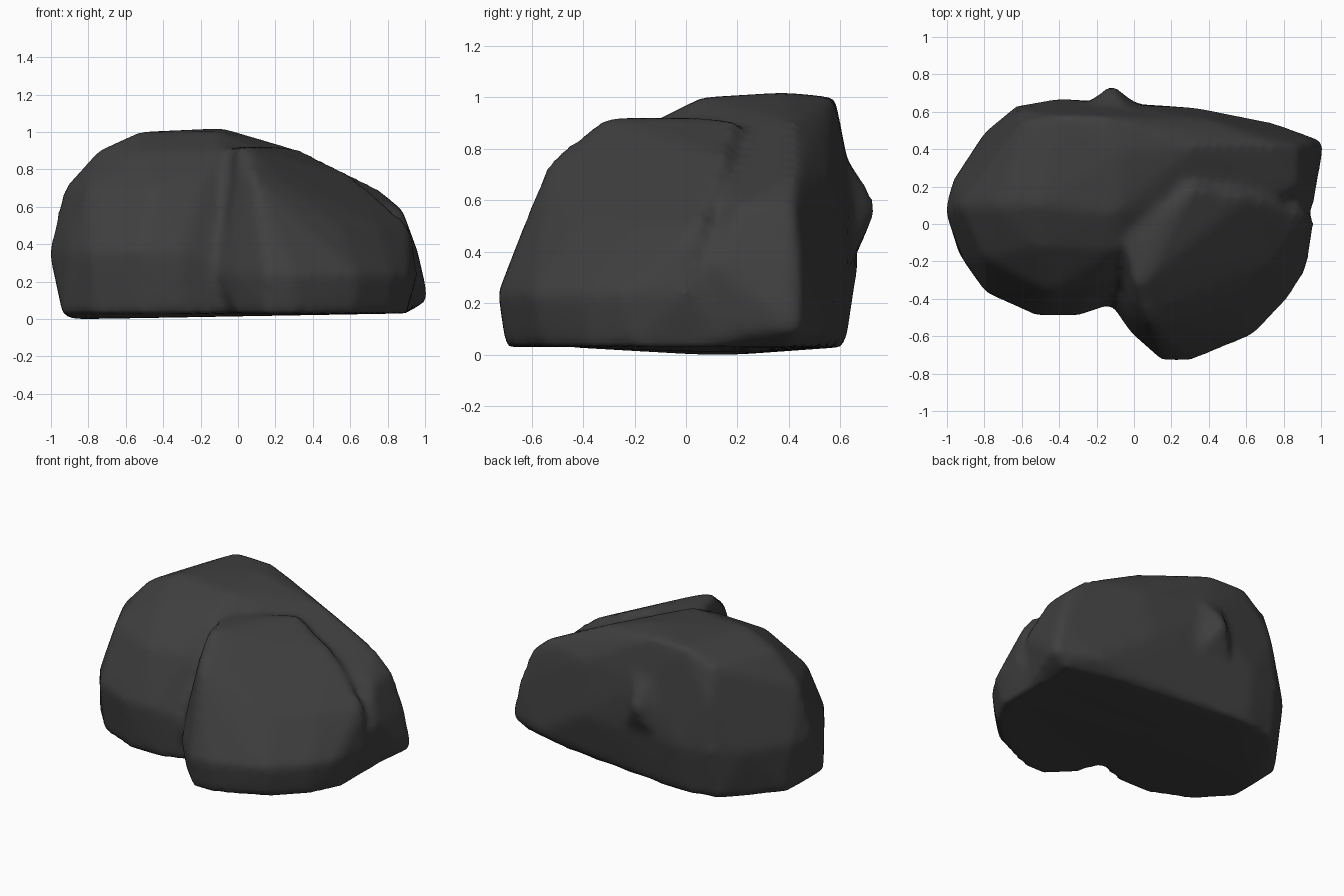
import bpy
import bmesh

default_cube = bpy.data.objects.get("Cube")
if default_cube:
    bpy.data.objects.remove(default_cube, do_unlink=True)


def make_material(name, color):
    material = bpy.data.materials.new(name)
    material.use_nodes = True
    material.diffuse_color = color
    for node in material.node_tree.nodes:
        if node.type == 'BSDF_PRINCIPLED':
            node.inputs["Base Color"].default_value = color
            node.inputs["Roughness"].default_value = 0.9
    return material


def add_lobe(target, levels):
    """Wrap a convex skin around outlines stacked at rising heights."""
    lobe = bmesh.new()
    for height, outline in levels:
        for x, y in outline:
            lobe.verts.new((x, y, height))
    hull = bmesh.ops.convex_hull(lobe, input=lobe.verts[:])
    unused = [g for g in hull["geom_interior"] if isinstance(g, bmesh.types.BMVert)]
    bmesh.ops.delete(lobe, geom=unused, context='VERTS')
    bmesh.ops.recalc_face_normals(lobe, faces=lobe.faces[:])
    piece = bpy.data.meshes.new("lobe_piece")
    lobe.to_mesh(piece)
    lobe.free()
    target.from_mesh(piece)
    bpy.data.meshes.remove(piece)


# Broad rear mass, tall on one side and sloping down to a pointed foot
rear_mass = [
    (0, [(-.9, .05), (-.8, .2)]),
    (.03, [(-.94, -.15), (-.77, -.34), (-.5, -.46), (-.3, -.47), (.86, -.1),
           (.9, .42), (.5, .52), (-.4, .62), (-.65, .57), (-.93, .25)]),
    (.1, [(1.02, .44), (.75, .54)]),
    (.36, [(-1.01, .07), (-.91, -.2), (-.79, -.37), (-.52, -.49), (-.3, -.49),
           (-.97, .23), (-.8, .49), (-.63, .63), (-.4, .67), (.35, .62),
           (.96, .44), (.96, .1)]),
    (.58, [(.88, .42), (.88, .2)]),
    (.7, [(-.93, .1), (-.8, -.18), (-.45, -.36), (-.2, -.33),
          (-.6, .61), (-.1, .64), (.4, .56), (.74, .43)]),
    (.9, [(-.75, .1), (-.52, -.12), (-.1, -.14), (.33, .42), (.2, .2), (-.6, .54)]),
    (1.0, [(-.53, .1), (-.1, .06), (-.4, .58), (-.15, .57)]),
    (1.02, [(-.08, .39)]),
]

# Blunt front mass that pushes forward and falls away to the side
front_mass = [
    (.03, [(-.08, -.3), (0, -.55), (.15, -.7), (.3, -.7), (.62, -.56),
           (.8, -.38), (.9, -.2), (.9, .2), (0, .2)]),
    (.24, [(-.11, -.45), (-.02, -.58), (.15, -.73), (.3, -.73), (.64, -.59),
           (.82, -.4), (.92, -.24), (.96, 0)]),
    (.5, [(-.02, -.5), (.15, -.62), (.3, -.57), (.55, -.42), (.75, -.2), (.92, .05)]),
    (.76, [(0, -.42), (.08, -.53), (.2, -.42), (.45, -.08), (.62, .15)]),
    (.92, [(-.04, -.12), (0, -.31), (.06, -.3), (.2, 0), (.3, .2)]),
]

# Broad outcrop on the back wall
back_outcrop = [
    (.25, [(-.3, .6), (.1, .58)]),
    (.58, [(-.12, .75), (-.28, .6), (.04, .6)]),
    (.85, [(-.2, .56), (0, .56)]),
]

body = bmesh.new()
for levels in (rear_mass, front_mass, back_outcrop):
    add_lobe(body, levels)
mesh = bpy.data.meshes.new("boulder")
body.to_mesh(mesh)
body.free()
mesh.materials.append(make_material("charcoal_stone", (.05, .05, .05, 1)))

boulder = bpy.data.objects.new("boulder", mesh)
bpy.context.collection.objects.link(boulder)

# Fuse the masses and wear down their edges
fuse = boulder.modifiers.new("fuse", 'REMESH')
fuse.mode = 'VOXEL'
fuse.voxel_size = .03
fuse.use_smooth_shade = True
wear = boulder.modifiers.new("wear", 'SMOOTH')
wear.factor = .5
wear.iterations = 5
